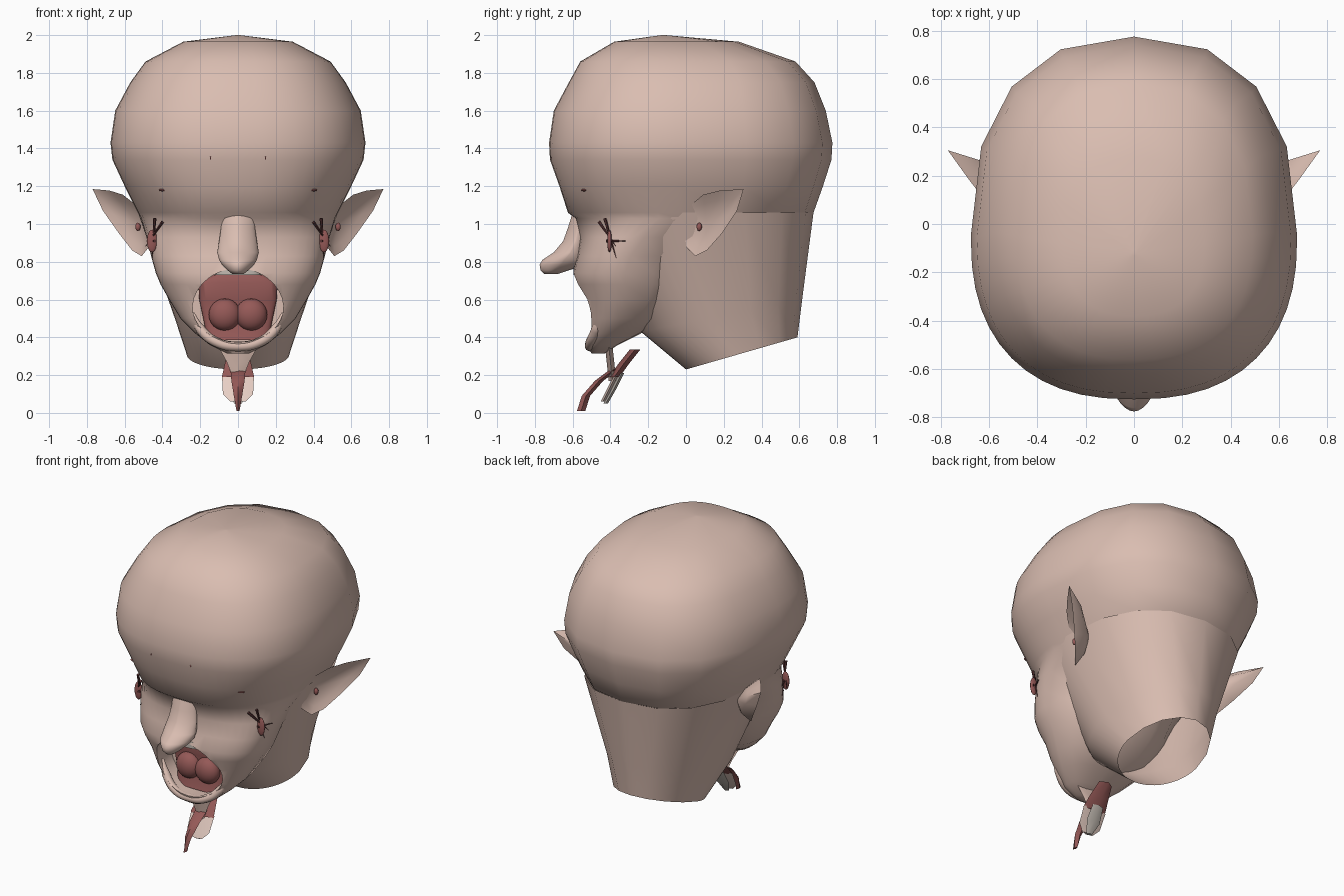
import bpy, bmesh, math
from mathutils import Vector

if "Cube" in bpy.data.objects:
    bpy.data.objects.remove(bpy.data.objects["Cube"], do_unlink=True)


def material(name, rgb):
    m = bpy.data.materials.new(name)
    m.use_nodes = True
    m.diffuse_color = (*rgb, 1)
    m.node_tree.nodes["Principled BSDF"].inputs["Base Color"].default_value = (*rgb, 1)
    return m


SKIN = material("skin", (0.70, 0.51, 0.44))
FLESH = material("mouth flesh", (0.30, 0.10, 0.095))
DARK = material("dark lash", (0.10, 0.035, 0.035))
TEETH = material("teeth", (0.55, 0.50, 0.45))
PALE = material("pale pink", (0.80, 0.62, 0.55))


def finish(name, bm, mat):
    bmesh.ops.recalc_face_normals(bm, faces=bm.faces)
    me = bpy.data.meshes.new(name)
    bm.to_mesh(me)
    bm.free()
    me.materials.append(mat)
    ob = bpy.data.objects.new(name, me)
    bpy.context.collection.objects.link(ob)
    return ob


# Coarse facets at the back, finer ones at the front
ANGLES = [math.radians(i * 22.5) for i in range(8)] + \
         [math.radians(180 + i * 7.5) for i in range(24)]


def loft(name, rows, mat, caps=True):
    """Rows: z at front, z at back, half width, front y, back y, roundness."""
    bm = bmesh.new()
    rings = []
    for zf, zb, hw, yf, yb, n in rows:
        ring = []
        mid = yf + 0.45 * (yb - yf)
        for a in ANGLES:
            c, s = math.cos(a), math.sin(a)
            u = math.copysign(abs(c) ** (2 / n), c)
            y = mid + abs(s) ** (2 / n) * ((yb - mid) if s > 0 else (yf - mid))
            t = (y - yf) / (yb - yf)
            ring.append(bm.verts.new((hw * u, y, zf + (zb - zf) * t)))
        rings.append(ring)
    k = len(ANGLES)
    for a, b in zip(rings, rings[1:]):
        for i in range(k):
            bm.faces.new((a[i], a[(i + 1) % k], b[(i + 1) % k], b[i]))
    if caps:
        bm.faces.new(rings[0])
        bm.faces.new(rings[-1])
    return finish(name, bm, mat)


def level(rows, n):
    return [(z, z, hw, yf, yb, n) for z, hw, yf, yb in rows]


def ball(name, loc, radii, mat):
    bm = bmesh.new()
    bmesh.ops.create_uvsphere(bm, u_segments=20, v_segments=12, radius=1)
    bmesh.ops.scale(bm, vec=radii, verts=bm.verts)
    bmesh.ops.translate(bm, vec=loc, verts=bm.verts)
    return finish(name, bm, mat)


def spike(name, a, b, r, mat):
    a, b = Vector(a), Vector(b)
    bm = bmesh.new()
    bmesh.ops.create_cone(bm, cap_ends=True, segments=6, radius1=r, radius2=r * 0.15,
                          depth=(b - a).length)
    bmesh.ops.rotate(bm, verts=bm.verts, matrix=(b - a).to_track_quat('Z', 'Y').to_matrix())
    bmesh.ops.translate(bm, vec=(a + b) / 2, verts=bm.verts)
    return finish(name, bm, mat)


def strip(name, path, mat, thick):
    """Bent plate through (y, z, half width) stations."""
    bm = bmesh.new()
    prev = None
    for y, z, hw in path:
        cur = [bm.verts.new((sx * hw, y + dy, z)) for sx, dy in
               ((-1, 0), (0, -thick), (1, 0), (0, thick))]
        if prev:
            for i in range(4):
                bm.faces.new((prev[i], prev[(i + 1) % 4], cur[(i + 1) % 4], cur[i]))
        else:
            bm.faces.new(cur)
        prev = cur
    bm.faces.new(prev)
    return finish(name, bm, mat)


# Skull and face in one shell, from crown to chin
skull = level([(2.0, 0.01, -0.13, -0.11), (1.965, 0.29, -0.38, 0.28),
               (1.86, 0.49, -0.56, 0.58), (1.75, 0.57, -0.62, 0.68),
               (1.60, 0.65, -0.70, 0.74), (1.43, 0.675, -0.725, 0.775),
               (1.34, 0.665, -0.72, 0.77), (1.20, 0.60, -0.67, 0.725),
               (1.06, 0.53, -0.625, 0.675)], 2.4)
face = level([(1.03, 0.515, -0.585, 0.62), (0.93, 0.485, -0.56, 0.20),
              (0.83, 0.46, -0.575, 0.05), (0.74, 0.435, -0.60, 0.015),
              (0.68, 0.41, -0.59, 0.0), (0.60, 0.365, -0.56, -0.04),
              (0.50, 0.305, -0.55, -0.12), (0.42, 0.225, -0.54, -0.24),
              (0.36, 0.15, -0.53, -0.36), (0.315, 0.06, -0.50, -0.43)], 2.4)
head = loft("head", skull + face, SKIN)

# Open mouth, carved out of the shell
bm = bmesh.new()
bmesh.ops.create_cone(bm, cap_ends=True, segments=32, radius1=1, radius2=1, depth=0.6)
for v in bm.verts:
    x, y, z = v.co
    v.co = (x * (0.24 - 0.015 * y), z - 0.66, 0.57 + 0.195 * y)
cutter = finish("mouth_cutter", bm, SKIN)
cutter.hide_render = True
cut = head.modifiers.new("mouth", 'BOOLEAN')
cut.operation, cut.solver, cut.object = 'DIFFERENCE', 'EXACT', cutter
bpy.context.view_layer.objects.active = head
bpy.ops.object.modifier_apply(modifier="mouth")
bpy.data.objects.remove(cutter, do_unlink=True)

# Neck, open at its slanted lower edge
loft("neck", [(1.06, 1.06, 0.529, -0.52, 0.675, 2.4), (0.43, 0.60, 0.335, -0.24, 0.615, 2.2),
              (0.23, 0.40, 0.27, 0.0, 0.59, 2.0)], SKIN, caps=False)

# Nose: flared bridge and a blunt drooping tip
loft("nose", level([(1.06, 0.09, -0.60, -0.5), (0.98, 0.09, -0.625, -0.5),
                    (0.91, 0.10, -0.65, -0.5), (0.85, 0.11, -0.70, -0.5)], 1.5)
     + level([(0.81, 0.10, -0.76, -0.5), (0.785, 0.085, -0.775, -0.52),
              (0.755, 0.055, -0.77, -0.62), (0.735, 0.03, -0.75, -0.68)], 1.8), SKIN)

# Lower lip rim
curve = bpy.data.curves.new("lower_lip", 'CURVE')
curve.dimensions = '3D'
curve.bevel_depth, curve.bevel_resolution = 0.026, 3
half = [(0.24, -0.455, 0.53), (0.2, -0.475, 0.445), (0.115, -0.505, 0.375)]
pts = half + [(0, -0.51, 0.352)] + [(-x, y, z) for x, y, z in reversed(half)]
sp = curve.splines.new('BEZIER')
sp.bezier_points.add(len(pts) - 1)
for i, (p, co) in enumerate(zip(sp.bezier_points, pts)):
    p.co = co
    p.radius = 0.3 if i in (0, len(pts) - 1) else 1
    p.handle_left_type = p.handle_right_type = 'AUTO'
curve.materials.append(SKIN)
lip = bpy.data.objects.new("lower_lip", curve)
bpy.context.collection.objects.link(lip)

# Mouth interior: lining narrowing downwards, twin-lobed tongue, upper teeth
loft("mouth_lining", level([(0.73, 0.15, -0.42, -0.33), (0.69, 0.21, -0.44, -0.33),
                            (0.60, 0.205, -0.42, -0.33), (0.48, 0.18, -0.42, -0.33),
                            (0.385, 0.16, -0.45, -0.33)], 2.6), FLESH)
for s, side in ((1, "left"), (-1, "right")):
    ball("tongue_lobe_" + side, (s * 0.07, -0.42, 0.52), (0.085, 0.06, 0.085), FLESH)
loft("upper_teeth", level([(0.775, 0.13, -0.595, -0.5), (0.73, 0.12, -0.595, -0.5)], 2.4), TEETH)

# Loose pieces hanging under the chin
strip("hanging_tongue", [(-0.555, 0.01, 0.008), (-0.53, 0.09, 0.022), (-0.46, 0.17, 0.035),
                         (-0.38, 0.23, 0.04)], FLESH, 0.022)
strip("hanging_gum", [(-0.38, 0.19, 0.085), (-0.33, 0.26, 0.07), (-0.27, 0.335, 0.05)],
      FLESH, 0.028)
strip("chin_stalk", [(-0.41, 0.36, 0.11), (-0.40, 0.27, 0.06), (-0.39, 0.17, 0.02)], SKIN, 0.02)
strip("hanging_palate", [(-0.44, 0.06, 0.04), (-0.42, 0.10, 0.08), (-0.37, 0.20, 0.085)],
      PALE, 0.012)
strip("lower_teeth", [(-0.425, 0.05, 0.02), (-0.385, 0.12, 0.05), (-0.34, 0.21, 0.04)],
      TEETH, 0.012)

EAR = [(0.50, -0.01, 1.07), (0.61, 0.09, 1.155), (0.68, 0.18, 1.177), (0.77, 0.305, 1.185),
       (0.715, 0.27, 1.07), (0.63, 0.19, 0.95), (0.56, 0.11, 0.86), (0.51, 0.05, 0.83),
       (0.47, 0.0, 0.88)]


def ear(name, s):
    """Pointed ear: cupped front and a rounded back meeting at the rim."""
    bm = bmesh.new()
    flip = lambda co: bm.verts.new((s * co[0], co[1], co[2]))
    mid = Vector((0.55, 0.08, 1.0))
    rim = [flip(c) for c in EAR]
    bowl = [flip(Vector(c).lerp(mid, 0.3) + Vector((-0.012, 0.012, 0))) for c in EAR]
    back = [flip(Vector(c).lerp(mid, 0.4) + Vector((-0.04, 0.05, 0))) for c in EAR]
    k = len(EAR)
    for inner, drop in ((bowl, (-0.025, 0.025, 0)), (back, (-0.07, 0.07, 0))):
        hub = flip(mid + Vector(drop))
        for i in range(k):
            j = (i + 1) % k
            bm.faces.new((rim[i], rim[j], inner[j], inner[i]))
            bm.faces.new((inner[i], inner[j], hub))
    return finish(name, bm, SKIN)


for s, side in ((1, "left"), (-1, "right")):
    ear("ear_" + side, s)
    # Eye remnants and lashes at the temples, small brow and ear marks
    ball("eye_flesh_" + side, (s * 0.455, -0.405, 0.91), (0.027, 0.012, 0.06), FLESH)
    for i, (a, b) in enumerate((((0.40, -0.46, 1.01), (0.49, -0.37, 0.88)),
                                ((0.44, -0.43, 1.03), (0.455, -0.37, 0.82)),
                                ((0.44, -0.42, 0.91), (0.485, -0.32, 0.91)))):
        spike(f"lash_{side}_{i}", (s * a[0], *a[1:]), (s * b[0], *b[1:]), 0.009, DARK)
    ball("brow_mark_" + side, (s * 0.39, -0.535, 1.18), (0.03, 0.02, 0.008), FLESH)
    ball("forehead_mark_" + side, (s * 0.145, -0.70, 1.35), (0.007, 0.015, 0.013), FLESH)
    ball("ear_mark_" + side, (s * 0.53, 0.07, 0.985), (0.014, 0.014, 0.022), FLESH)

# Smooth shading with sharp creases kept
bpy.ops.object.select_all(action='DESELECT')
for ob in bpy.context.scene.objects:
    if ob.type == 'MESH':
        ob.select_set(True)
        bpy.context.view_layer.objects.active = ob
bpy.ops.object.shade_smooth_by_angle(angle=math.radians(50))
